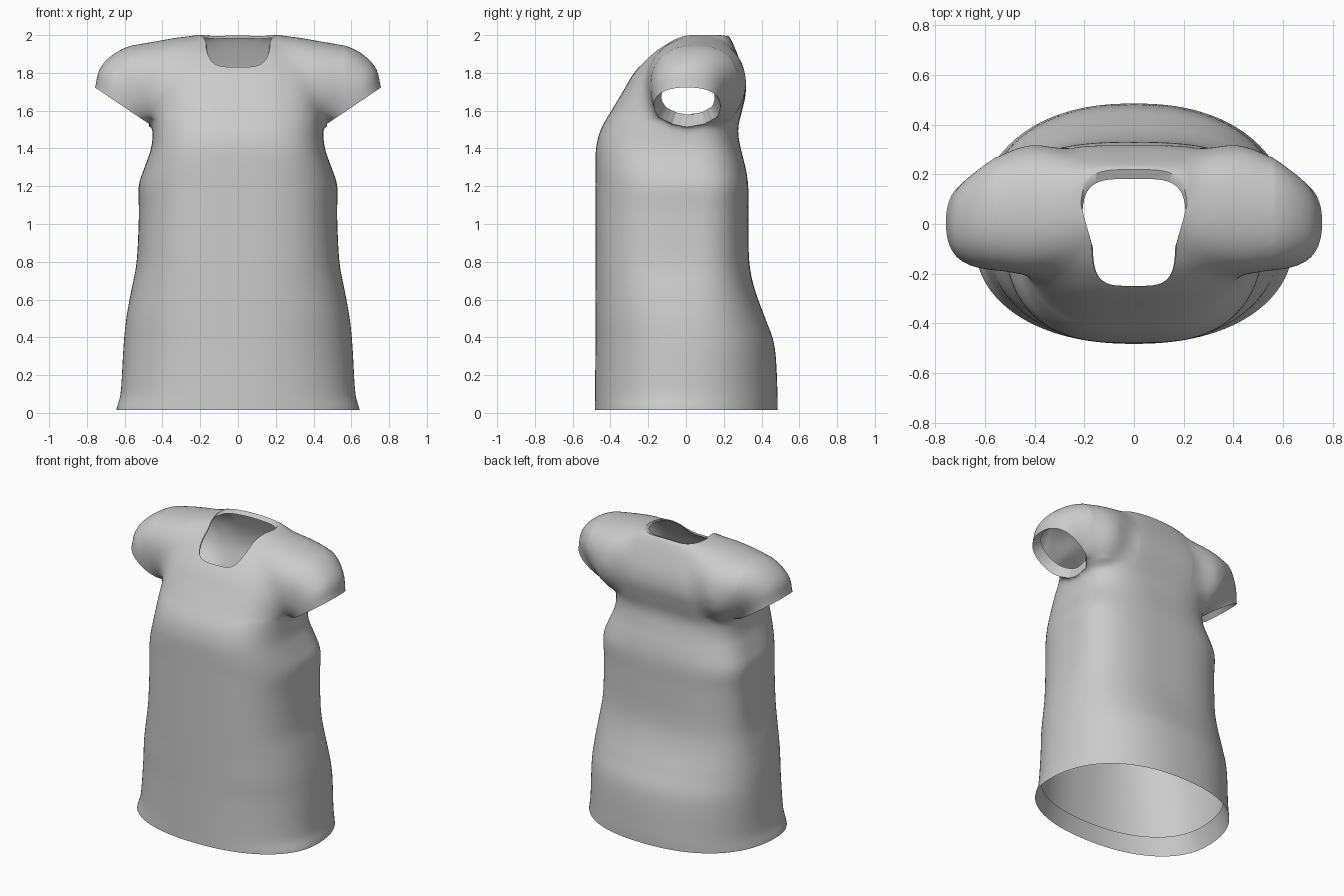
import bpy, bmesh, math
from mathutils import Vector
from mathutils.bvhtree import BVHTree

if "Cube" in bpy.data.objects:
    bpy.data.objects.remove(bpy.data.objects["Cube"])

SEG = 72


def resample(rows, steps=5):
    """Catmull-Rom interpolation of section rows."""
    out = []
    n = len(rows)
    for i in range(n - 1):
        p0, p1, p2, p3 = rows[max(i - 1, 0)], rows[i], rows[i + 1], rows[min(i + 2, n - 1)]
        for s in range(steps):
            t = s / steps
            out.append([0.5 * (2 * b + (c - a) * t + (2 * a - 5 * b + 4 * c - d) * t * t
                               + (3 * b - a - 3 * c + d) * t ** 3)
                        for a, b, c, d in zip(p0, p1, p2, p3)])
    out.append(list(rows[-1]))
    return out


def spow(v, e):
    return math.copysign(abs(v) ** e, v)


def loft(bm, rings):
    """Closed tube through rings of points."""
    loops = [[bm.verts.new(p) for p in r] for r in rings]
    for a, b in zip(loops, loops[1:]):
        for i in range(SEG):
            j = (i + 1) % SEG
            bm.faces.new((a[i], a[j], b[j], b[i]))
    bm.faces.new(loops[0][::-1])
    bm.faces.new(loops[-1])


# Body sections: z, half width, front y, widest y, back y, front and back squareness
BODY = [
    (-0.10, 0.65, -0.483, -0.06, 0.485, 2.2, 2.3),
    (0.02, 0.645, -0.483, -0.06, 0.485, 2.2, 2.3),
    (0.10, 0.622, -0.482, -0.03, 0.485, 2.25, 2.3),
    (0.35, 0.607, -0.48, 0.0, 0.47, 2.3, 2.3),
    (0.50, 0.592, -0.48, 0.0, 0.42, 2.4, 2.4),
    (0.65, 0.565, -0.48, 0.0, 0.365, 2.5, 2.6),
    (0.80, 0.537, -0.48, 0.02, 0.335, 2.7, 2.7),
    (1.05, 0.525, -0.48, 0.04, 0.33, 2.8, 2.7),
    (1.20, 0.527, -0.48, 0.05, 0.33, 2.8, 2.7),
    (1.30, 0.495, -0.48, 0.03, 0.315, 3.0, 2.7),
    (1.40, 0.460, -0.477, 0.0, 0.29, 3.1, 2.8),
    (1.50, 0.450, -0.452, 0.0, 0.275, 3.0, 3.0),
    (1.60, 0.45, -0.395, 0.0, 0.297, 2.9, 3.6),
    (1.70, 0.45, -0.335, 0.0, 0.318, 2.9, 3.8),
    (1.80, 0.44, -0.275, 0.02, 0.307, 2.8, 3.6),
    (1.90, 0.41, -0.185, 0.05, 0.272, 2.7, 3.2),
    (1.96, 0.36, -0.10, 0.07, 0.247, 2.6, 2.8),
    (2.003, 0.22, -0.03, 0.1, 0.225, 2.6, 2.6),
]

# Sleeve sections: top x, top z, bottom x, bottom z, front y, back y
SLEEVE = [
    (0.15, 1.995, 0.15, 1.60, -0.14, 0.26),
    (0.30, 1.993, 0.30, 1.54, -0.19, 0.305),
    (0.42, 1.971, 0.39, 1.51, -0.21, 0.325),
    (0.56, 1.947, 0.43, 1.515, -0.198, 0.30),
    (0.66, 1.90, 0.45, 1.52, -0.187, 0.255),
    (0.735, 1.82, 0.465, 1.53, -0.18, 0.205),
    (0.757, 1.72, 0.475, 1.53, -0.17, 0.18),
    (0.785, 1.675, 0.503, 1.485, -0.16, 0.175),
]

bm = bmesh.new()
angles = [2 * math.pi * i / SEG for i in range(SEG)]

# Body tube
rings = []
for z, w, yf, ym, yb, nf, nb in resample(BODY):
    ring = []
    for a in angles:
        n, r = (nb, yb - ym) if math.sin(a) > 0 else (nf, ym - yf)
        ring.append((w * spow(math.cos(a), 2 / n), ym + r * spow(math.sin(a), 2 / n), z))
    rings.append(ring)
loft(bm, rings)

# Mirrored cap sleeves
for side in (-1, 1):
    rings = []
    for tx, tz, bx, bz, yf, yb in resample(SLEEVE):
        ring = []
        for a in angles:
            k = 0.5 + 0.5 * spow(math.cos(a), 0.86)
            y = (yf + yb) / 2 + (yb - yf) / 2 * spow(math.sin(a), 0.86)
            ring.append((side * (bx + (tx - bx) * k), y, bz + (tz - bz) * k))
        rings.append(ring)
    loft(bm, rings)
bmesh.ops.recalc_face_normals(bm, faces=bm.faces[:])

mesh = bpy.data.meshes.new("tunic")
bm.to_mesh(mesh)
bm.free()
tunic = bpy.data.objects.new("tunic", mesh)
bpy.context.collection.objects.link(tunic)

# Fuse body and sleeves into one skin
fuse = tunic.modifiers.new("fuse", 'REMESH')
fuse.mode = 'VOXEL'
fuse.voxel_size = 0.014
bpy.context.view_layer.objects.active = tunic
tunic.select_set(True)
bpy.ops.object.modifier_apply(modifier=fuse.name)

# Soften everything a little and the shoulder joins a lot
bm = bmesh.new()
bm.from_mesh(tunic.data)
joins = [v for v in bm.verts if v.co.z > 1.56 and 0.22 < abs(v.co.x) < 0.56]
for verts, times in ((bm.verts[:], 12), (joins, 45)):
    for _ in range(times):
        bmesh.ops.smooth_vert(bm, verts=verts, factor=0.5,
                              use_axis_x=True, use_axis_y=True, use_axis_z=True)
skin = BVHTree.FromBMesh(bm)


def cut(co, no, region):
    """Slice the faces in a region and drop the part on the normal side."""
    faces = [f for f in bm.faces if region(f.calc_center_median())]
    geom = faces + list({e for f in faces for e in f.edges}) + list({v for f in faces for v in f.verts})
    bmesh.ops.bisect_plane(bm, geom=geom, plane_co=co, plane_no=no, dist=1e-5)
    gone = [f for f in bm.faces if region(f.calc_center_median())
            and (f.calc_center_median() - co).dot(no) > 0]
    bmesh.ops.delete(bm, geom=gone, context='FACES')


# Open hem and sleeve ends
cut(Vector((0, 0, 0.015)), Vector((0, 0, -1)), lambda c: c.z < 0.1)
for side in (-1, 1):
    cut(Vector((side * 0.75, 0, 1.718)), Vector((side * 0.56, 0, -0.83)),
        lambda c: c.x * side > 0.468 and c.z > 1.44)

# Neckline: rounded opening, wider at the back
NECK_Y = -0.015


def neck(p):
    w = 0.193 + 0.022 * max(-1, min(1, p.y / 0.08))
    return (abs(p.x / w) ** 4 + abs((p.y - NECK_Y) / 0.234) ** 4) ** 0.25


gone = [f for f in bm.faces if f.calc_center_median().z > 1.72 and neck(f.calc_center_median()) < 1]
bmesh.ops.delete(bm, geom=gone, context='FACES')
for v in bm.verts:
    if v.is_boundary and v.co.z > 1.72 and neck(v.co) < 1.3 and abs(v.co.x) < 0.3:
        p = v.co.copy()
        for _ in range(4):
            s = neck(p)
            p.x, p.y = p.x / s, NECK_Y + (p.y - NECK_Y) / s
        hit = skin.ray_cast(Vector((p.x, p.y, 3)), Vector((0, 0, -1)))[0]
        v.co = hit if hit else p


# Turned-in facings at every opening
def facing(region, centre, scale, shift):
    edges = [e for e in bm.edges if e.is_boundary and all(region(v.co) for v in e.verts)]
    new = bmesh.ops.extrude_edge_only(bm, edges=edges)["geom"]
    for v in new:
        if isinstance(v, bmesh.types.BMVert):
            v.co = Vector(c + (p - c) * s for p, c, s in zip(v.co, centre, scale)) + Vector(shift)


facing(lambda p: p.z < 0.1, (0, 0, 0), (0.925, 0.965, 1), (0, 0, 0.12))
for side in (-1, 1):
    facing(lambda p: p.x * side > 0.44 and p.z > 1.4, (side * 0.62, 0.03, 1.64),
           (0.85, 0.8, 0.85), (side * -0.03, 0, 0.045))
facing(lambda p: abs(p.x) < 0.3 and p.z > 1.72, (0, -0.25, 0), (0.97, 0.92, 1), (0, 0, -0.015))

for f in bm.faces:
    f.smooth = True
bm.to_mesh(tunic.data)
bm.free()
bpy.ops.object.shade_smooth_by_angle(angle=math.radians(50))
